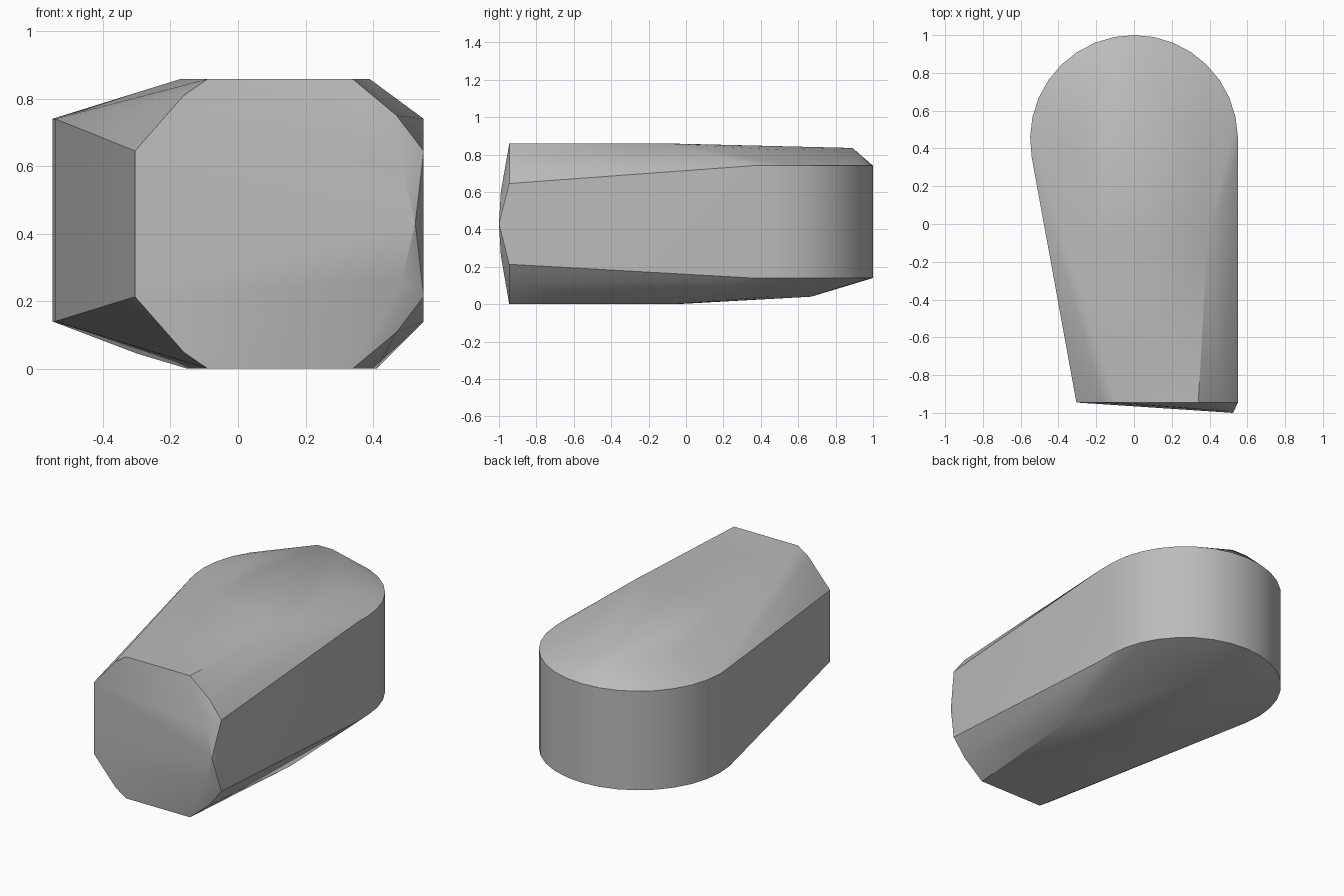
import bpy, bmesh
from math import cos, sin, pi, radians

cube = bpy.data.objects.get("Cube")
if cube:
    bpy.data.objects.remove(cube)

grey = bpy.data.materials.new("mid grey")
grey.use_nodes = True
grey.diffuse_color = (0.5, 0.5, 0.5, 1)
grey.node_tree.nodes["Principled BSDF"].inputs["Base Color"].default_value = grey.diffuse_color

FRONT, TOP, RADIUS, CENTRE = -0.945, 0.858, 0.55, 0.45
points = []

# Rounded back: two arcs bounding the upright wall
STEPS = 18
for i in range(STEPS + 1):
    a = radians(-10) + (pi + radians(20)) * i / STEPS
    x = RADIUS if a < 0 else RADIUS * cos(a)
    points += [(x, CENTRE + RADIUS * sin(a), z) for z in (0.14, 0.74)]

# Front end: chamfered outline, mirrored top to bottom
for x, z in [(-0.305, 0.645), (-0.16, 0.81), (-0.09, TOP), (0.34, TOP),
             (0.47, 0.75), (0.55, 0.645)]:
    points += [(x, FRONT, z), (x, FRONT, TOP - z)]

# Slight forward bulge on one side of the front
points += [(0.485, -0.99, 0.6), (0.525, -1.0, 0.43), (0.485, -0.99, 0.26)]

# Top crown, sloping gently to the back
points += [(-0.17, -0.05, TOP), (0.39, -0.08, TOP), (-0.3, 0.48, 0.815),
           (0.3, 0.5, 0.825), (-0.09, 0.89, 0.835), (0.01, 0.89, 0.835)]

# Underside, rising earlier towards the back
points += [(-0.15, -0.05, 0), (0.41, -0.08, 0),
           (-0.3, 0.4, 0.045), (0.3, 0.45, 0.04), (-0.1, 0.67, 0.04), (0.1, 0.67, 0.04)]

# Wrap the sections in a single convex shell
bm = bmesh.new()
for p in points:
    bm.verts.new(p)
hull = bmesh.ops.convex_hull(bm, input=bm.verts)
loose = [v for v in bm.verts if not v.link_faces]
bmesh.ops.delete(bm, geom=loose, context='VERTS')
bmesh.ops.dissolve_limit(bm, angle_limit=radians(1), verts=bm.verts, edges=bm.edges)
bmesh.ops.recalc_face_normals(bm, faces=bm.faces)
mesh = bpy.data.meshes.new("tapered_body")
bm.to_mesh(mesh)
bm.free()
mesh.materials.append(grey)

body = bpy.data.objects.new("tapered_body", mesh)
bpy.context.collection.objects.link(body)
bpy.ops.object.select_all(action='DESELECT')
body.select_set(True)
bpy.context.view_layer.objects.active = body
bpy.ops.object.shade_smooth_by_angle(angle=radians(30))
